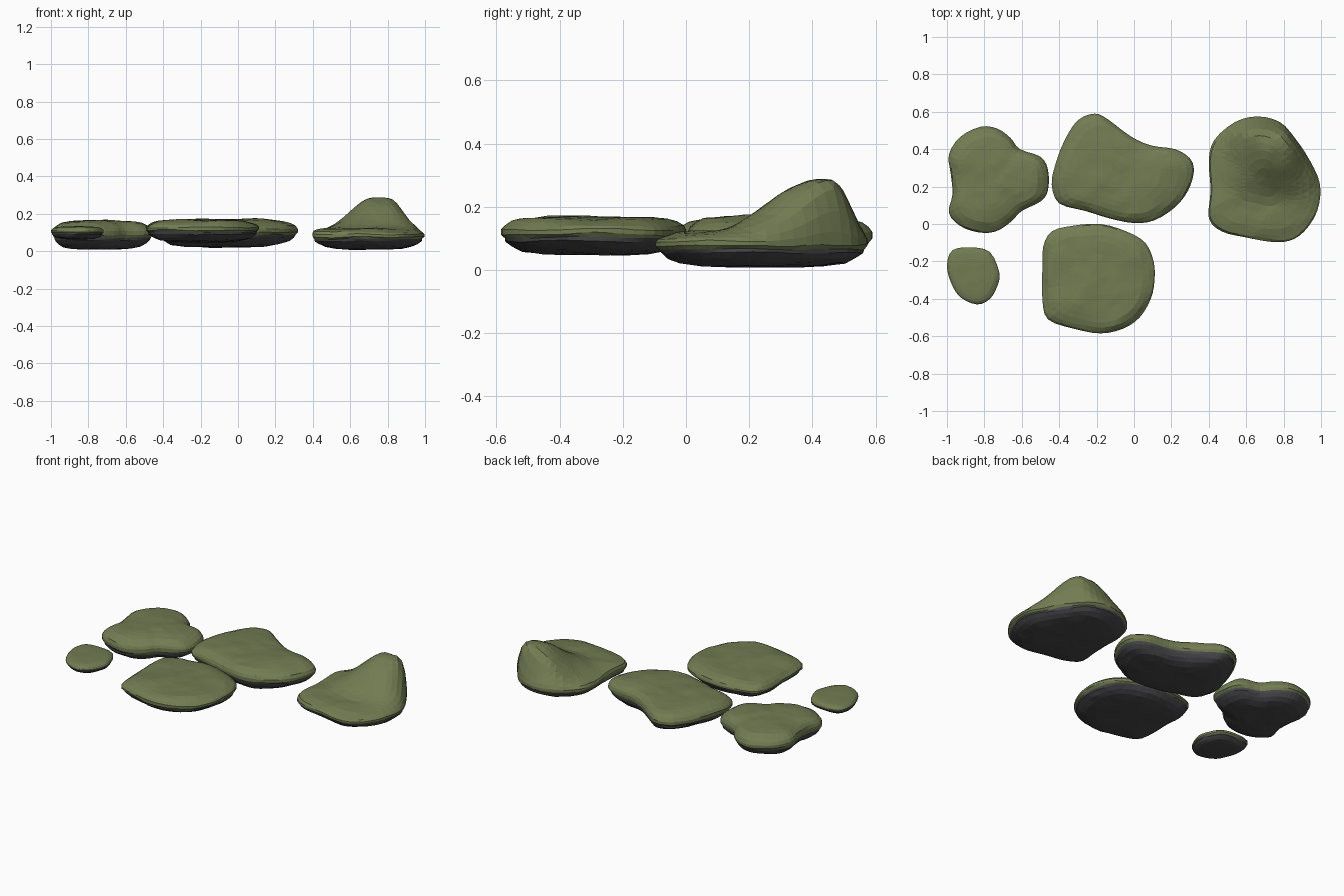
import bpy, bmesh, math
from mathutils import Vector, noise

if "Cube" in bpy.data.objects:
    bpy.data.objects.remove(bpy.data.objects["Cube"])


def material(name, color):
    m = bpy.data.materials.new(name)
    m.diffuse_color = (*color, 1)
    m.use_nodes = True
    m.node_tree.nodes["Principled BSDF"].inputs["Base Color"].default_value = m.diffuse_color
    return m


MOSS = material("moss", (0.17, 0.20, 0.085))
STONE = material("dark_stone", (0.065, 0.065, 0.07))

# Ring profile: (outline scale, level) where level -1 = underside, 0 = rim, 1 = top
UNDER = [(0.35, -1.0), (0.6, -0.95), (0.78, -0.82), (0.88, -0.62), (0.95, -0.4), (0.965, -0.25)]
UPPER = [(1.0, -0.1), (1.0, 0.15), (0.965, 0.42), (0.9, 0.65), (0.8, 0.82), (0.68, 0.9),
         (0.56, 0.95), (0.44, 0.97), (0.3, 1.0), (0.15, 1.0)]


def smooth_outline(pts, steps=3):
    # closed Catmull-Rom curve through the outline points
    out, n = [], len(pts)
    for i in range(n):
        a, b, c, d = (Vector(pts[(i + k) % n]) for k in (-1, 0, 1, 2))
        for s in range(steps):
            t = s / steps
            out.append(0.5 * (2 * b + (c - a) * t + (2 * a - 5 * b + 4 * c - d) * t * t
                              + (3 * b - a - 3 * c + d) * t ** 3))
    return out


def stone(name, pts, centre, low, rim, top, hill=None, rough=0.008):
    outline = smooth_outline(pts)
    c = Vector(centre)
    n = len(outline)
    bm = bmesh.new()

    def vert(p, level):
        z = rim + (level * (top - rim) if level > 0 else level * (rim - low))
        q = Vector((p.x * 5, p.y * 5, z * 25))
        z += noise.noise(q) * rough * (1 if level > -0.9 else 0.5)
        z += noise.noise(q * 2.7) * rough * 0.5
        if hill and level > 0:
            z += hill(p.x, p.y) * min(1, level * 1.4)
        return bm.verts.new((p.x, p.y, max(z, 0)))

    rings = []
    for s, level in UNDER + UPPER:
        ring = []
        for p in outline:
            # ragged strata on the sides
            wob = 0.018 * noise.noise(Vector((p.x * 6, p.y * 6, level * 6))) if s < 1 else 0
            ring.append(vert(c + (p - c) * (s + wob), level))
        rings.append(ring)
    bottom, peak = vert(c, -1), vert(c, 1)
    for k in range(len(rings) - 1):
        a, b = rings[k], rings[k + 1]
        for i in range(n):
            j = (i + 1) % n
            bm.faces.new((a[i], a[j], b[j], b[i])).material_index = 0 if k >= len(UNDER) - 1 else 1
    for i in range(n):
        j = (i + 1) % n
        bm.faces.new((bottom, rings[0][j], rings[0][i])).material_index = 1
        bm.faces.new((peak, rings[-1][i], rings[-1][j])).material_index = 0
    bmesh.ops.triangulate(bm, faces=bm.faces[:])
    bmesh.ops.recalc_face_normals(bm, faces=bm.faces[:])
    me = bpy.data.meshes.new(name)
    bm.to_mesh(me)
    bm.free()
    me.materials.append(MOSS)
    me.materials.append(STONE)
    ob = bpy.data.objects.new(name, me)
    bpy.context.collection.objects.link(ob)
    return ob


def ramp(v, a, b):
    t = min(1, max(0, (v - a) / (b - a)))
    return t * t * (3 - 2 * t)


def crest(x, y):
    # ridge near the back of the right-hand stone, sloping to the front
    along = ramp(x, 0.45, 0.73) * (1 - ramp(x, 0.80, 1.02))
    across = ramp(y, 0.08, 0.42) * (1 - ramp(y, 0.46, 0.6))
    return 0.165 * along * across


# Left stone with a waist
stone("left_stone",
      [(-.99, .37), (-.93, .465), (-.82, .52), (-.73, .51), (-.66, .46), (-.61, .40), (-.50, .36),
       (-.46, .29), (-.46, .18), (-.50, .12), (-.60, .07), (-.66, .01), (-.74, -.04), (-.83, -.045),
       (-.93, -.01), (-.99, .06), (-.97, .16), (-.98, .27)],
      (-.75, .23), 0.01, 0.095, 0.165)

# Long bean-shaped stone in the middle
stone("middle_stone",
      [(-.44, .21), (-.42, .32), (-.37, .45), (-.30, .555), (-.21, .59), (-.14, .56), (-.02, .47),
       (.09, .42), (.22, .40), (.30, .35), (.32, .28), (.29, .18), (.22, .09), (.11, .02), (0, .005),
       (-.13, .03), (-.26, .07), (-.40, .11)],
      (-.08, .26), 0.02, 0.11, 0.172)

# Right stone with a raised crest
stone("right_stone",
      [(.40, .34), (.43, .45), (.54, .545), (.66, .575), (.78, .545), (.86, .46), (.94, .34),
       (.995, .21), (.98, .07), (.91, -.04), (.83, -.09), (.73, -.095), (.59, -.07), (.47, -.04),
       (.40, .03), (.41, .18)],
      (.70, .25), 0.01, 0.085, 0.125, hill=crest)

# Round front stone
stone("front_stone",
      [(-.49, -.24), (-.485, -.12), (-.44, -.04), (-.33, -.01), (-.18, 0), (-.04, -.04), (.06, -.1),
       (.105, -.2), (.11, -.3), (.09, -.40), (.03, -.50), (-.06, -.56), (-.18, -.585),
       (-.32, -.56), (-.46, -.51), (-.49, -.40)],
      (-.19, -.29), 0.048, 0.118, 0.17)

# Small stone
stone("small_stone",
      [(-1, -.22), (-.97, -.14), (-.87, -.125), (-.77, -.15), (-.72, -.26), (-.73, -.33),
       (-.77, -.40), (-.84, -.43), (-.93, -.39), (-.98, -.31)],
      (-.86, -.27), 0.065, 0.105, 0.135, rough=0.004)
